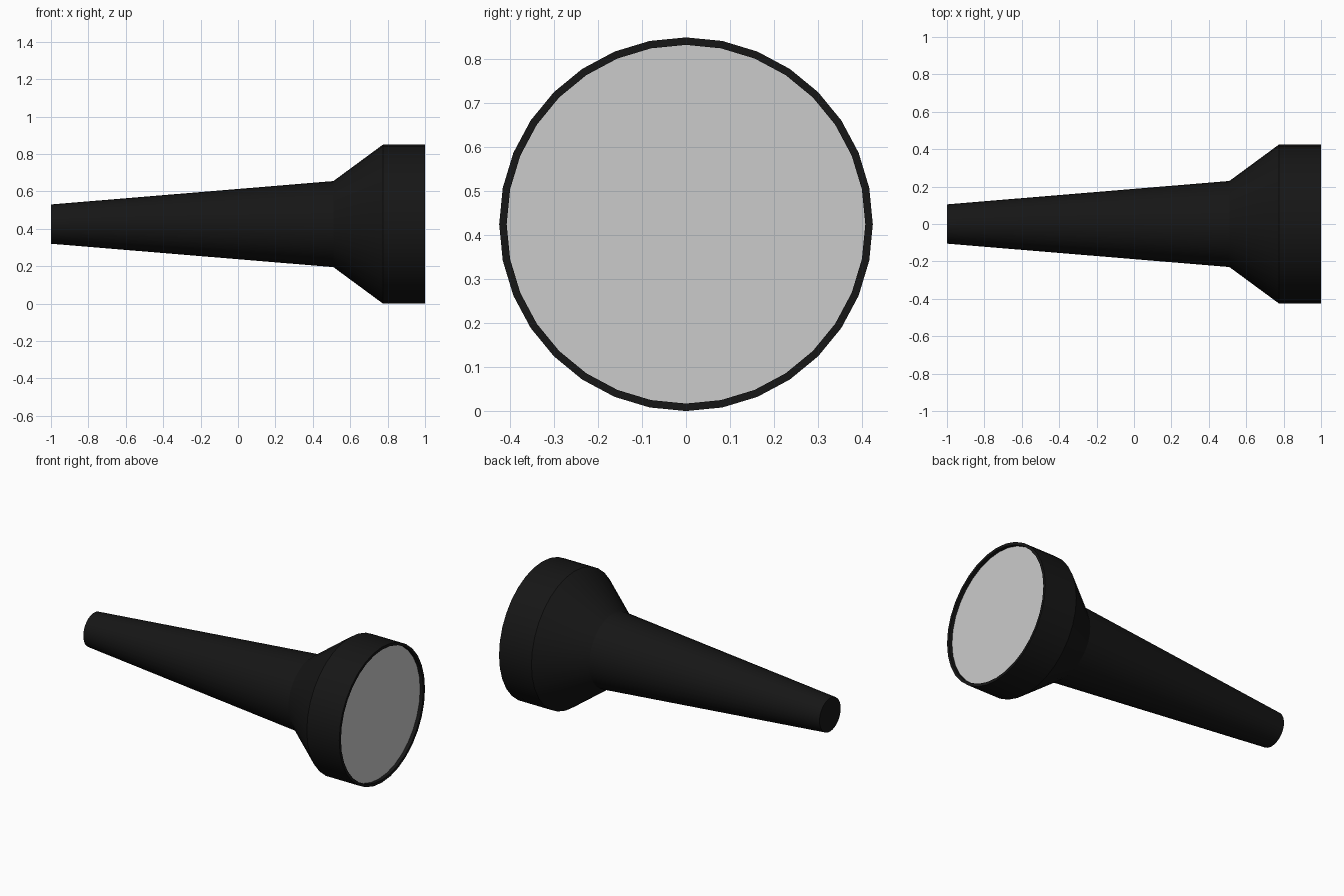
import bpy, bmesh, math

if "Cube" in bpy.data.objects:
    bpy.data.objects.remove(bpy.data.objects["Cube"])

SIDES = 32
AXIS_Z = 0.425


def material(name, v):
    m = bpy.data.materials.new(name)
    m.diffuse_color = (v, v, v, 1)
    m.use_nodes = True
    m.node_tree.nodes["Principled BSDF"].inputs["Base Color"].default_value = m.diffuse_color
    return m


def lathe(name, profile, cap_start=False, mat=None):
    """Revolve (x, radius) points about the horizontal x axis."""
    bm = bmesh.new()
    rings = []
    for x, r in profile:
        rings.append([bm.verts.new((x, r * math.sin(2 * math.pi * i / SIDES),
                                    AXIS_Z + r * math.cos(2 * math.pi * i / SIDES)))
                      for i in range(SIDES)])
    for a, b in zip(rings, rings[1:]):
        for i in range(SIDES):
            j = (i + 1) % SIDES
            bm.faces.new((a[i], b[i], b[j], a[j]))
    if cap_start:
        bm.faces.new(rings[0])
    bmesh.ops.recalc_face_normals(bm, faces=bm.faces)
    me = bpy.data.meshes.new(name)
    bm.to_mesh(me)
    bm.free()
    ob = bpy.data.objects.new(name, me)
    bpy.context.collection.objects.link(ob)
    if mat:
        me.materials.append(mat)
    bpy.ops.object.select_all(action='DESELECT')
    ob.select_set(True)
    bpy.context.view_layer.objects.active = ob
    bpy.ops.object.shade_smooth_by_angle(angle=math.radians(30))
    return ob


# Body: tapered handle, flared neck, straight head, rim and shallow recess
lathe("torch_body", [(-1, 0.105), (0.51, 0.23), (0.775, 0.425), (1, 0.425),
                     (1, 0.408), (0.978, 0.408)],
      cap_start=True, mat=material("black", 0.008))

# Lens: flat disc set just inside the rim, facing +x
lens = lathe("lens", [(0.978, 0.408)], cap_start=True)
if lens.data.polygons[0].normal.x < 0:
    lens.data.flip_normals()
